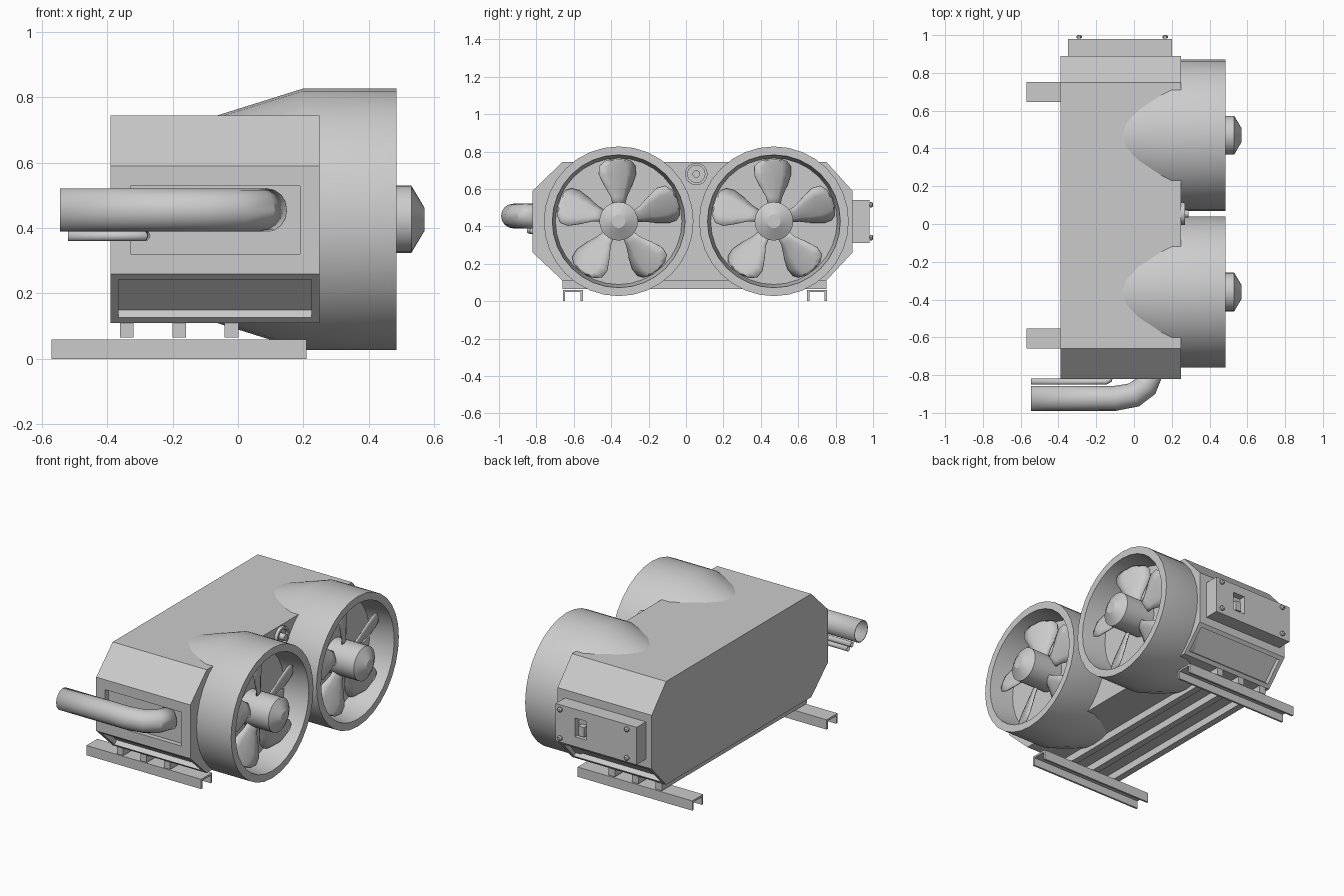
import bpy, bmesh, math
from mathutils import Vector

if "Cube" in bpy.data.objects:
    bpy.data.objects.remove(bpy.data.objects["Cube"])

FAN_Y = (-0.36, 0.47)
FAN_Z = 0.427


def finish(name, bm, smooth=False):
    bmesh.ops.recalc_face_normals(bm, faces=bm.faces[:])
    me = bpy.data.meshes.new(name)
    bm.to_mesh(me)
    bm.free()
    ob = bpy.data.objects.new(name, me)
    bpy.context.collection.objects.link(ob)
    if smooth:
        smooth_by_angle(ob)
    return ob


def smooth_by_angle(ob):
    bpy.ops.object.select_all(action='DESELECT')
    ob.select_set(True)
    bpy.context.view_layer.objects.active = ob
    bpy.ops.object.shade_smooth_by_angle(angle=math.radians(30))


def prism(profile, x0, x1):
    """Extrude a (y, z) outline along x."""
    bm = bmesh.new()
    f = bm.faces.new([bm.verts.new((x0, y, z)) for y, z in profile])
    ext = bmesh.ops.extrude_face_region(bm, geom=[f])['geom']
    bmesh.ops.translate(bm, vec=(x1 - x0, 0, 0),
                        verts=[v for v in ext if isinstance(v, bmesh.types.BMVert)])
    bmesh.ops.recalc_face_normals(bm, faces=bm.faces[:])
    return bm


def box_bm(x0, x1, y0, y1, z0, z1):
    return prism([(y0, z0), (y1, z0), (y1, z1), (y0, z1)], x0, x1)


def lathe(name, profile, y, z, n=32, axis='x'):
    """Revolve (position, radius) points around an axis; ends are capped."""
    bm = bmesh.new()
    rings = []
    for p, r in profile:
        ring = []
        for i in range(n):
            a = 2 * math.pi * i / n
            c, s = r * math.cos(a), r * math.sin(a)
            ring.append(bm.verts.new((p, c, s) if axis == 'x' else (c, p, s)))
        rings.append(ring)
    for a, b in zip(rings, rings[1:]):
        for i in range(n):
            bm.faces.new((a[i], a[(i + 1) % n], b[(i + 1) % n], b[i]))
    bm.faces.new(rings[0])
    bm.faces.new(rings[-1])
    ob = finish(name, bm, True)
    ob.location = (0, y, z)
    return ob


def sink(bm, face, depth):
    """Push a face inwards along its normal with straight walls."""
    n = face.normal.copy()
    new = bmesh.ops.extrude_discrete_faces(bm, faces=[face])['faces'][0]
    bmesh.ops.translate(bm, vec=-n * depth, verts=new.verts[:])


def tube(name, points, radius, wall):
    cu = bpy.data.curves.new(name, 'CURVE')
    cu.dimensions = '3D'
    cu.bevel_depth = radius
    cu.bevel_resolution = 6
    sp = cu.splines.new('POLY')
    sp.points.add(len(points) - 1)
    for p, co in zip(sp.points, points):
        p.co = (*co, 1)
    tmp = bpy.data.objects.new(name + "_path", cu)
    bpy.context.collection.objects.link(tmp)
    bpy.context.view_layer.update()
    me = bpy.data.meshes.new_from_object(tmp.evaluated_get(bpy.context.evaluated_depsgraph_get()))
    bpy.data.objects.remove(tmp)
    ob = bpy.data.objects.new(name, me)
    bpy.context.collection.objects.link(ob)
    smooth_by_angle(ob)
    sol = ob.modifiers.new("wall", 'SOLIDIFY')
    sol.thickness = wall
    return ob


# Main casing with a recessed front panel and recessed lower chamfers
bm = prism([(-0.66, 0.11), (0.75, 0.11), (0.89, 0.26), (0.89, 0.59),
            (0.75, 0.745), (-0.66, 0.745), (-0.82, 0.59), (-0.82, 0.26)], -0.39, 0.25)
bm.normal_update()
front = [f for f in bm.faces if f.normal.y < -0.95]
chamfers = [f for f in bm.faces if f.normal.z < -0.4 and abs(f.normal.y) > 0.4]
for f, margin, depth in [(f, 0.061, 0.03) for f in front] + [(f, 0.025, 0.03) for f in chamfers]:
    bmesh.ops.inset_individual(bm, faces=[f], thickness=margin, use_even_offset=True)
    sink(bm, f, depth)
finish("casing", bm)


def fan_blades(name, y):
    """Five pitched, rounded blades."""
    outline = [(0.08, 0.03, 0.0), (0.13, 0.042, 0.0), (0.19, 0.073, 0.004), (0.25, 0.098, 0.008),
               (0.295, 0.096, 0.008), (0.322, 0.07, 0.004), (0.333, 0.025, 0.0)]
    bm = bmesh.new()
    for k in range(5):
        a = math.radians(90 + 72 * k)
        rad = Vector((0, math.cos(a), math.sin(a)))
        tan = Vector((0, -math.sin(a), math.cos(a)))
        prev = None
        for r, w, sweep in outline:
            row = []
            for t in (-1, -0.5, 0, 0.5, 1):
                v = t * w + sweep
                row.append(bm.verts.new(rad * r + tan * v + Vector((v * 0.45 - 0.012 * t * t, 0, 0))))
            if prev:
                for i in range(4):
                    bm.faces.new((prev[i], prev[i + 1], row[i + 1], row[i]))
            prev = row
    ob = finish(name, bm, True)
    ob.location = (0.40, y, FAN_Z)
    sol = ob.modifiers.new("thickness", 'SOLIDIFY')
    sol.thickness = 0.008
    sol.offset = 0


# Fans: flared shroud, hub and blades
for side, y in zip(("front", "rear"), FAN_Y):
    lathe(side + "_fan_shroud", [(-0.1, 0.306), (0.2, 0.40), (0.485, 0.40), (0.485, 0.355),
                                 (0.33, 0.338)], y, FAN_Z)
    lathe(side + "_fan_hub", [(0.32, 0.103), (0.53, 0.103), (0.57, 0.036)], y, FAN_Z, 24)
    fan_blades(side + "_fan_blades", y)

# Round port between the fans
lathe("port_ring", [(0.24, 0.06), (0.27, 0.06), (0.27, 0.046), (0.252, 0.046)], 0.055, 0.68, 24)
lathe("port_pin", [(0.25, 0.02), (0.288, 0.02)], 0.055, 0.68, 16)

# Cross bars under the casing
for i, x in enumerate((-0.34, -0.18, -0.02)):
    finish(f"support_bar_{i + 1}", box_bm(x - 0.021, x + 0.021, -0.66, 0.75, 0.065, 0.112))

# Channel section feet, open below with small lips
t = 0.012
for side, y in (("front", -0.605), ("rear", 0.70)):
    half = [(0.053, 0.06), (0.053, 0), (0.053 - t, 0), (0.053 - t, 0.06 - t)]
    outline = half + [(-a, b) for a, b in reversed(half)]
    finish(side + "_foot_rail", prism([(y + a, b) for a, b in outline], -0.57, 0.21))

# Large bent pipe and the two thin lines behind it
tube("main_pipe", [(-0.545, -0.923, 0.455), (-0.1, -0.923, 0.455), (0.0, -0.905, 0.455),
                   (0.06, -0.86, 0.455), (0.088, -0.785, 0.455)], 0.066, 0.006)
tube("lower_line", [(-0.52, -0.835, 0.376), (-0.31, -0.835, 0.376), (-0.29, -0.825, 0.376),
                    (-0.285, -0.785, 0.376)], 0.016, 0.003)
tube("upper_line", [(-0.545, -0.835, 0.408), (-0.15, -0.835, 0.408), (-0.13, -0.825, 0.408),
                    (-0.125, -0.785, 0.408)], 0.016, 0.003)

# Control box with a recessed switch slot
bm = box_bm(-0.35, 0.20, 0.885, 0.98, 0.31, 0.54)
bm.normal_update()
face = next(f for f in bm.faces if f.normal.y > 0.9)
bmesh.ops.inset_individual(bm, faces=[face], thickness=0.05)
for v in face.verts:
    v.co.x = 0.07 if v.co.x > -0.07 else -0.01
    v.co.z = 0.485 if v.co.z > 0.425 else 0.37
sink(bm, face, 0.04)
finish("control_box", bm)
finish("switch", box_bm(0.01, 0.05, 0.93, 0.975, 0.38, 0.44))

# Corner screws
for i, (x, z) in enumerate([(x, z) for x in (-0.29, 0.165) for z in (0.34, 0.515)]):
    ob = lathe(f"screw_{i + 1}", [(0.975, 0.008), (0.985, 0.008), (0.985, 0.015), (0.994, 0.015),
                                  (1.0, 0.008)], 0, z, 12, 'y')
    ob.location.x = x
